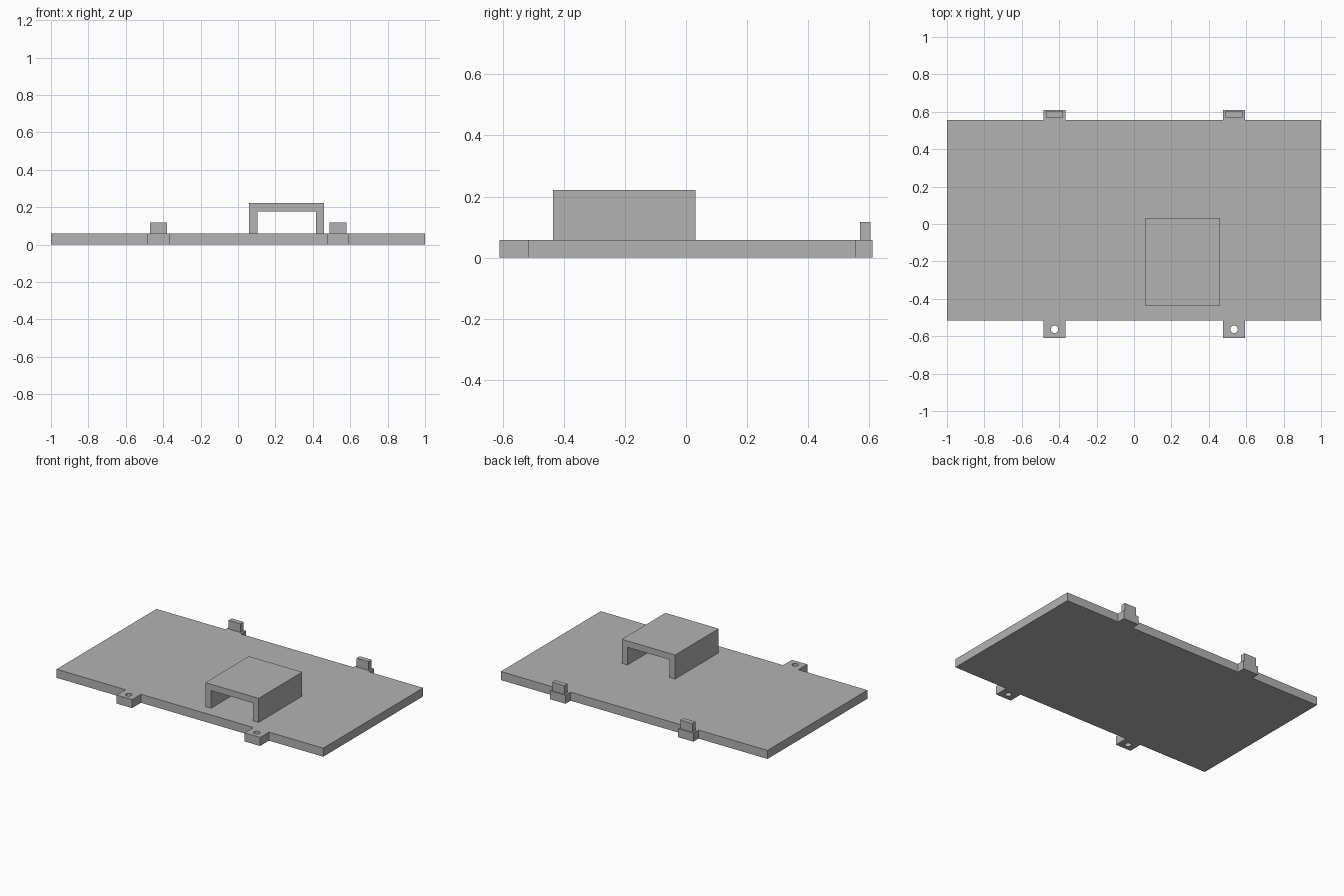
import bpy
import bmesh
from math import cos, sin, pi

if "Cube" in bpy.data.objects:
    bpy.data.objects.remove(bpy.data.objects["Cube"])

grey = bpy.data.materials.new("plain grey")
grey.use_nodes = True
grey.diffuse_color = (0.45, 0.45, 0.45, 1)
grey.node_tree.nodes["Principled BSDF"].inputs["Base Color"].default_value = grey.diffuse_color


def extruded(name, loops, depth, location, rotation=(0, 0, 0)):
    """Fill flat outlines (inner loops become holes) and extrude evenly about the location."""
    curve = bpy.data.curves.new(name + " profile", "CURVE")
    curve.dimensions = "2D"
    curve.fill_mode = "BOTH"
    curve.extrude = depth / 2
    for loop in loops:
        spline = curve.splines.new("POLY")
        spline.points.add(len(loop) - 1)
        for point, (x, y) in zip(spline.points, loop):
            point.co = (x, y, 0, 1)
        spline.use_cyclic_u = True
    temp = bpy.data.objects.new(name + " temp", curve)
    bpy.context.collection.objects.link(temp)
    deps = bpy.context.evaluated_depsgraph_get()
    mesh = bpy.data.meshes.new_from_object(temp.evaluated_get(deps))
    bpy.data.objects.remove(temp)
    bpy.data.curves.remove(curve)

    bm = bmesh.new()
    bm.from_mesh(mesh)
    bmesh.ops.remove_doubles(bm, verts=bm.verts, dist=0.0001)
    bmesh.ops.recalc_face_normals(bm, faces=bm.faces)
    for face in bm.faces:
        face.smooth = False
    bm.to_mesh(mesh)
    bm.free()

    mesh.materials.clear()
    mesh.materials.append(grey)
    obj = bpy.data.objects.new(name, mesh)
    bpy.context.collection.objects.link(obj)
    obj.location = location
    obj.rotation_euler = rotation
    return obj


def rectangle(w, h):
    return [(-w / 2, -h / 2), (w / 2, -h / 2), (w / 2, h / 2), (-w / 2, h / 2)]


def circle(cx, cy, r, n=24):
    return [(cx + r * cos(2 * pi * i / n), cy + r * sin(2 * pi * i / n)) for i in range(n)]


thick = 0.058
front, back, reach = -0.515, 0.555, 0.61
tab_centres = (-0.425, 0.535)
half_tab = 0.058

# Base plate outline with two tabs on each long edge
outline = [(-1, front)]
for cx in tab_centres:
    a, b = cx - half_tab, cx + half_tab
    outline += [(a, front), (a, -reach), (b, -reach), (b, front)]
outline += [(1, front), (1, back)]
for cx in reversed(tab_centres):
    a, b = cx - half_tab, cx + half_tab
    outline += [(b, back), (b, reach), (a, reach), (a, back)]
outline.append((-1, back))

# Screw holes through the front tabs
holes = [circle(cx, -0.563, 0.02) for cx in tab_centres]
extruded("base_plate", [outline] + holes, thick, (0, 0, thick / 2))

# Upright clips on the back tabs
for cx, side in zip(tab_centres, ("right", "left")):
    extruded(side + "_clip", [rectangle(0.09, 0.034)], 0.059,
             (cx, 0.587, thick + 0.0295))

# Open-ended bridge bracket
w, h, wall = 0.2, 0.163, 0.043
bridge = [(-w, 0), (-w + wall, 0), (-w + wall, h - wall), (w - wall, h - wall),
          (w - wall, 0), (w, 0), (w, h), (-w, h)]
extruded("bridge_bracket", [bridge], 0.467, (0.26, -0.2025, thick), (pi / 2, 0, 0))
